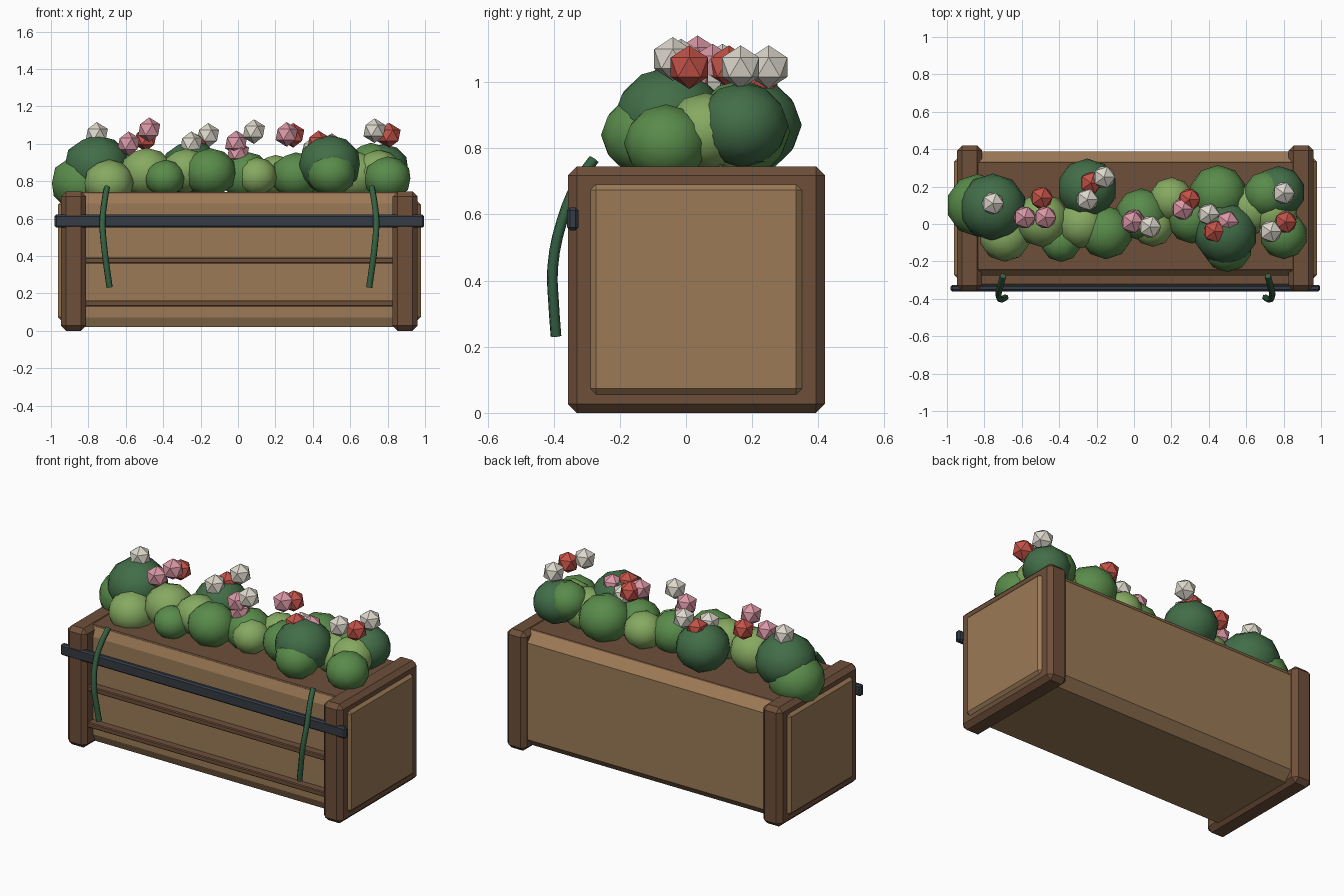
import bpy, bmesh, math
from mathutils import Vector

if "Cube" in bpy.data.objects:
    bpy.data.objects.remove(bpy.data.objects["Cube"], do_unlink=True)


def material(name, rgb):
    m = bpy.data.materials.new(name)
    m.use_nodes = True
    m.diffuse_color = (*rgb, 1)
    m.node_tree.nodes["Principled BSDF"].inputs["Base Color"].default_value = (*rgb, 1)
    return m


TAN = material("tan_wood", (.33, .195, .095))
BROWN = material("brown_wood", (.155, .078, .042))
IRON = material("dark_iron", (.035, .045, .058))
VINE = material("vine_green", (.035, .12, .055))
DARK = material("dark_leaf", (.055, .155, .065))
MID = material("mid_leaf", (.1, .26, .07))
LIGHT = material("light_leaf", (.24, .4, .12))
RED = material("red_petal", (.55, .085, .065))
PINK = material("pink_petal", (.7, .31, .38))
WHITE = material("white_petal", (.72, .68, .6))


def finish(name, bm, mat, smooth=False):
    bmesh.ops.recalc_face_normals(bm, faces=bm.faces)
    me = bpy.data.meshes.new(name)
    bm.to_mesh(me)
    bm.free()
    ob = bpy.data.objects.new(name, me)
    bpy.context.collection.objects.link(ob)
    me.materials.append(mat)
    if smooth:
        bpy.ops.object.select_all(action='DESELECT')
        bpy.context.view_layer.objects.active = ob
        ob.select_set(True)
        bpy.ops.object.shade_smooth_by_angle(angle=math.radians(30))
    return ob


def box(name, xs, ys, zs, mat, bevel):
    """Chamfered box from its extents."""
    bm = bmesh.new()
    bmesh.ops.create_cube(bm, size=1)
    for v in bm.verts:
        v.co = [(a + b) / 2 + c * (b - a) for (a, b), c in zip((xs, ys, zs), v.co)]
    bmesh.ops.bevel(bm, geom=bm.edges[:], offset=bevel, segments=1, affect='EDGES')
    return finish(name, bm, mat)


def blob(name, centre, radius, mat, detail, squash):
    bm = bmesh.new()
    bmesh.ops.create_icosphere(bm, subdivisions=detail, radius=1)
    for v in bm.verts:
        v.co = Vector(centre) + Vector((v.co.x, v.co.y, v.co.z * squash)) * radius
    return finish(name, bm, mat, detail > 1)


MIDX = .0075  # centre of the wooden box

# Trough: side profile with chamfered rims, extruded along x
profile = [(-.275, .07), (-.275, .68), (-.252, .735), (.334, .735),
           (.388, .68), (.388, .075), (.334, .02), (-.252, .02)]
bm = bmesh.new()
face = bm.faces.new([bm.verts.new((MIDX - .88, y, z)) for y, z in profile])
ext = bmesh.ops.extrude_face_region(bm, geom=[face])
bmesh.ops.translate(bm, vec=(1.76, 0, 0),
                    verts=[g for g in ext["geom"] if isinstance(g, bmesh.types.BMVert)])
finish("trough", bm, TAN)
box("soil", (MIDX - .85, MIDX + .85), (-.25, .334), (.7, .741), BROWN, .006)

# End frames with raised panels
for side, s in (("left", 1), ("right", -1)):
    def span(a, b):
        return sorted((MIDX + s * a, MIDX + s * b))
    box(side + "_end_frame", span(.819, .953), (-.357, .42), (0, .745), BROWN, .027)
    box(side + "_end_panel", span(.9, .97), (-.29, .351), (.055, .692), TAN, .018)

# Front slats and iron strap
for name, z in (("upper_slat", .375), ("lower_slat", .147)):
    box(name, (MIDX - .83, MIDX + .83), (-.325, -.26), (z - .016, z + .016), BROWN, .005)
box("iron_strap", (MIDX - .988, MIDX + .988), (-.36, -.325), (.552, .621), IRON, .009)

# Hanging vines: x is the sideways sway
vine_path = [(.708, -.278, .767), (.72, -.325, .70), (.732, -.375, .58),
             (.722, -.403, .44), (.708, -.4, .33), (.694, -.393, .232)]
for side, s in (("left", 1), ("right", -1)):
    cu = bpy.data.curves.new(side + "_vine", 'CURVE')
    cu.dimensions = '3D'
    cu.bevel_depth = .017
    cu.bevel_resolution = 1
    cu.use_fill_caps = True
    sp = cu.splines.new('BEZIER')
    sp.bezier_points.add(len(vine_path) - 1)
    for p, (x, y, z) in zip(sp.bezier_points, vine_path):
        p.co = (MIDX + s * x, y, z)
        p.handle_left_type = p.handle_right_type = 'AUTO'
    sp.resolution_u = 3
    cu.materials.append(VINE)
    bpy.context.collection.objects.link(bpy.data.objects.new(side + "_vine", cu))

# Foliage clumps: x, y, z, radius per leaf colour
foliage = {
    DARK: [(-.755, .09, .88, .18), (-.25, .19, .87, .16),
           (.49, -.05, .89, .17), (.775, .17, .87, .14)],
    MID: [(-.835, .1, .79, .168), (-.39, -.095, .815, .108), (-.15, -.045, .845, .143),
          (.04, .05, .83, .14), (.31, .03, .83, .135), (.45, .16, .85, .155),
          (.5, -.125, .84, .132), (.8, -.06, .815, .128), (.71, .16, .89, .125)],
    LIGHT: [(-.69, -.065, .79, .137), (-.49, .02, .845, .145), (-.28, .0, .855, .13),
            (.1, -.01, .825, .112), (.2, .13, .83, .12), (.63, .08, .83, .14),
            (.75, .06, .85, .128)],
}
for mat, clumps in foliage.items():
    for i, (x, y, z, r) in enumerate(clumps):
        blob(f"{mat.name}_clump_{i + 1}", (x, y, z), r, mat, 2, .92)

# Blossoms
blossoms = {
    WHITE: [(-.755, .11, 1.05), (-.25, .13, 1.0), (-.16, .25, 1.045), (.085, -.015, 1.065),
            (.4, .05, .97), (.8, .165, 1.045), (.73, -.04, 1.07), ],
    RED: [(-.495, .14, 1.025), (-.23, .22, .99), (.295, .13, 1.045),
          (.43, -.04, 1.005), (.81, .01, 1.045)],
    PINK: [(-.585, .035, 1.0), (-.475, .035, 1.075), (-.01, .01, 1.005),
           (.0, .02, .95), (.26, .08, 1.05), (.5, .01, .99)],
}
for mat, spots in blossoms.items():
    for i, spot in enumerate(spots):
        blob(f"{mat.name}_blossom_{i + 1}", spot, .066, mat, 1, 1)
